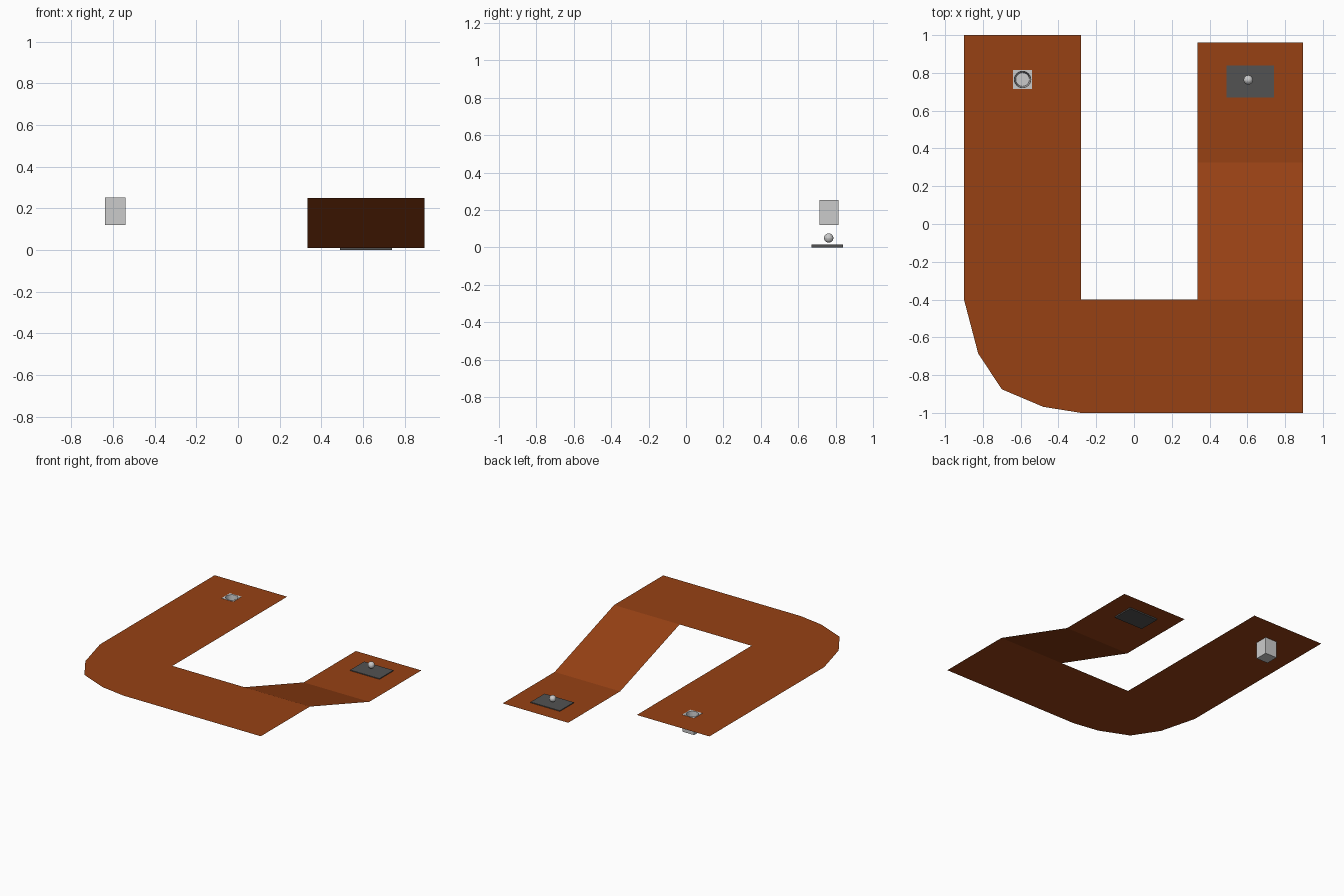
import bpy, bmesh, math
from mathutils import Matrix

if "Cube" in bpy.data.objects:
    bpy.data.objects.remove(bpy.data.objects["Cube"])


def material(name, rgb):
    m = bpy.data.materials.new(name)
    m.diffuse_color = (*rgb, 1)
    m.use_nodes = True
    m.node_tree.nodes["Principled BSDF"].inputs["Base Color"].default_value = m.diffuse_color
    return m


def finish(name, bm, mat=None):
    me = bpy.data.meshes.new(name)
    bm.to_mesh(me)
    bm.free()
    ob = bpy.data.objects.new(name, me)
    bpy.context.collection.objects.link(ob)
    if mat:
        me.materials.append(mat)
    return ob


brown = material("brown", (0.31, 0.053, 0.007))
dark = material("dark_grey", (0.085, 0.085, 0.085))
TOP, LOW = 0.25, 0.01
CX, CY, H = -0.59, 0.765, 0.05

# Course surface: single-sided sheet, open square where the cup sits
bm = bmesh.new()


def face(*pts):
    bm.faces.new([bm.verts.new(p) for p in pts])


xs = (-0.9, CX - H, CX + H, -0.28)
ys = (-0.4, CY - H, CY + H, 1.0)
for i in range(3):
    for j in range(3):
        if (i, j) != (1, 1):
            a, b, c, d = xs[i], xs[i + 1], ys[j], ys[j + 1]
            face((a, c, TOP), (b, c, TOP), (b, d, TOP), (a, d, TOP))
# faceted corner
corner = [(-0.9, -0.4), (-0.825, -0.685), (-0.70, -0.875), (-0.48, -0.968), (-0.28, -1.0)]
for p, q in zip(corner, corner[1:]):
    face((-0.28, -0.4, TOP), (*p, TOP), (*q, TOP))
# front run
for a, b in ((-0.28, 0.335), (0.335, 0.895)):
    face((a, -1, TOP), (b, -1, TOP), (b, -0.4, TOP), (a, -0.4, TOP))
# ramp and lower run
for y0, z0, y1, z1 in ((-0.4, TOP, 0.325, LOW), (0.325, LOW, 0.96, LOW)):
    face((0.335, y0, z0), (0.895, y0, z0), (0.895, y1, z1), (0.335, y1, z1))
bmesh.ops.remove_doubles(bm, verts=bm.verts, dist=1e-4)
finish("course_surface", bm, brown)

# Tee mat
bm = bmesh.new()
bmesh.ops.create_cube(bm, size=1, matrix=Matrix.Translation((0.615, 0.755, 0.008))
                      @ Matrix.Diagonal((0.25, 0.17, 0.016, 1)))
finish("tee_mat", bm, dark)

# Ball
bm = bmesh.new()
bmesh.ops.create_uvsphere(bm, u_segments=16, v_segments=10, radius=0.025,
                          matrix=Matrix.Translation((0.605, 0.763, 0.05)))
finish("ball", bm)

# Cup: square block with a tapered round well
bm = bmesh.new()
bmesh.ops.create_cube(bm, size=1, matrix=Matrix.Translation((CX, CY, 0.186))
                      @ Matrix.Diagonal((2 * H, 2 * H, 0.132, 1)))
cup = finish("hole_cup", bm)
bm = bmesh.new()
bmesh.ops.create_cone(bm, cap_ends=True, segments=24, radius1=0.036, radius2=0.044,
                      depth=0.12, matrix=Matrix.Translation((CX, CY, 0.196)))
cutter = finish("cup_cutter", bm)
cutter.hide_render = True
cutter.hide_set(True)
mod = cup.modifiers.new("well", 'BOOLEAN')
mod.operation = 'DIFFERENCE'
mod.solver = 'EXACT'
mod.object = cutter
